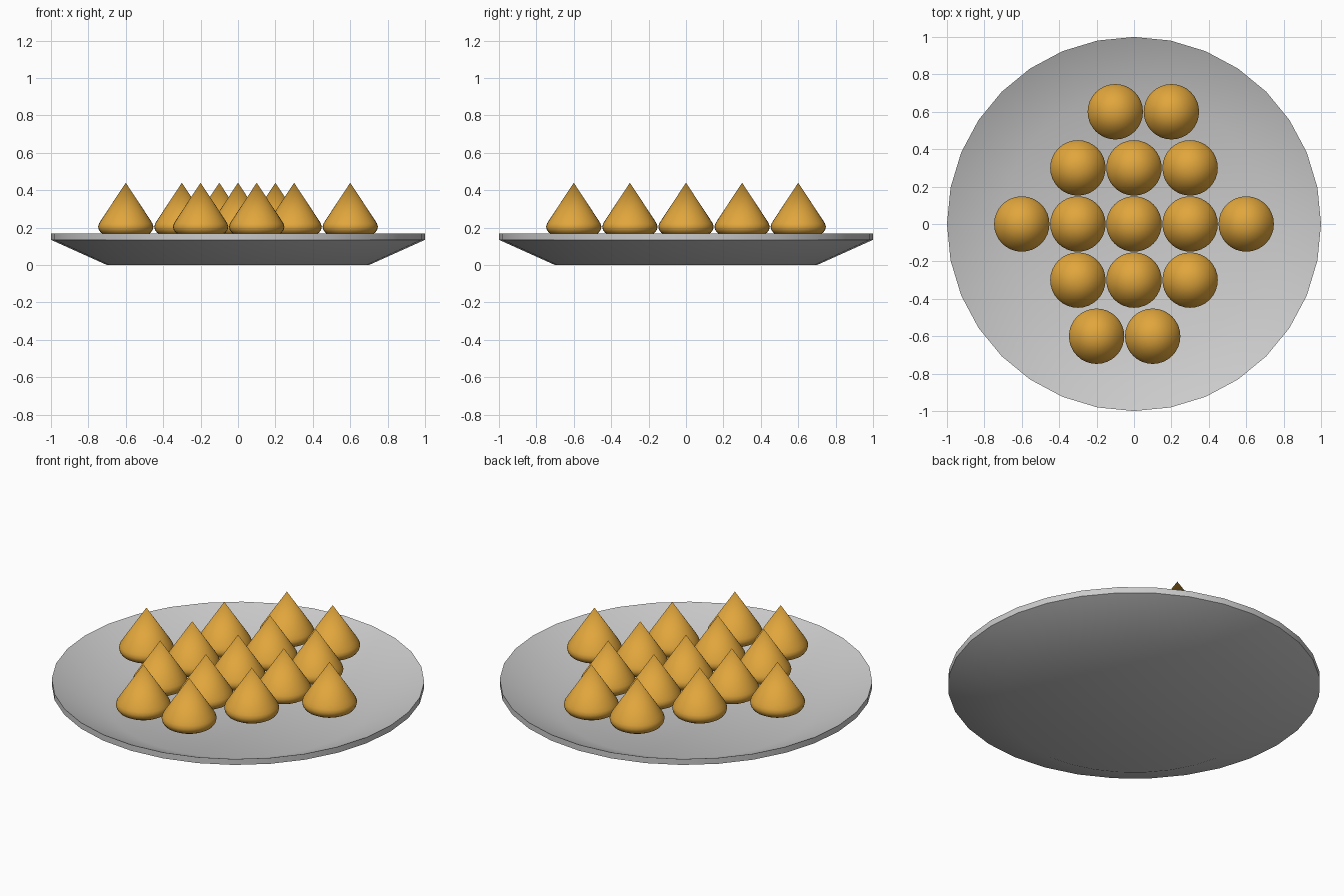
import bpy, bmesh, math

if "Cube" in bpy.data.objects:
    bpy.data.objects.remove(bpy.data.objects["Cube"])


def lathe(name, profile, segments, angle, material=None):
    """Revolve (radius, z) points about z; ends are capped or closed to a tip."""
    bm = bmesh.new()
    rings = []
    for r, z in profile:
        if r == 0:
            rings.append([bm.verts.new((0, 0, z))])
        else:
            rings.append([bm.verts.new((r * math.cos(2 * math.pi * i / segments),
                                        r * math.sin(2 * math.pi * i / segments), z))
                          for i in range(segments)])
    for a, b in zip(rings, rings[1:]):
        for i in range(segments):
            j = (i + 1) % segments
            if len(b) == 1:
                bm.faces.new((a[i], a[j], b[0]))
            else:
                bm.faces.new((a[i], a[j], b[j], b[i]))
    for ring in (rings[0], rings[-1]):
        if len(ring) > 1:
            bm.faces.new(ring)
    bmesh.ops.recalc_face_normals(bm, faces=bm.faces)
    mesh = bpy.data.meshes.new(name)
    bm.to_mesh(mesh)
    bm.free()
    if material:
        mesh.materials.append(material)
    obj = bpy.data.objects.new(name, mesh)
    bpy.context.collection.objects.link(obj)
    bpy.ops.object.select_all(action='DESELECT')
    obj.select_set(True)
    bpy.context.view_layer.objects.active = obj
    bpy.ops.object.shade_smooth_by_angle(angle=math.radians(angle))
    return obj


# Dished plate: flat foot, sloping wall, thin upright rim, hollow inside
lathe("plate", [(0.7, 0), (1, 0.135), (1, 0.17), (0.7, 0.035)], 32, 30)

# Golden pointed sweets with a rounded base
gold = bpy.data.materials.new("golden")
gold.diffuse_color = (0.75, 0.38, 0.045, 1)
gold.use_nodes = True
gold.node_tree.nodes["Principled BSDF"].inputs["Base Color"].default_value = gold.diffuse_color
drop_profile = [(0.07, 0.152), (0.11, 0.16), (0.132, 0.172), (0.144, 0.188),
                (0.148, 0.205), (0.143, 0.222), (0.132, 0.24), (0, 0.44)]
sweet = lathe("sweet", drop_profile, 32, 60, gold)

# Rows of sweets across the plate
rows = {0.6: (-0.1, 0.2), 0.3: (-0.3, 0, 0.3), 0: (-0.6, -0.3, 0, 0.3, 0.6),
        -0.3: (-0.3, 0, 0.3), -0.6: (-0.2, 0.1)}
spots = [(x, y) for y, xs in rows.items() for x in xs]
sweet.location = (*spots[0], 0)
for n, (x, y) in enumerate(spots[1:], 2):
    copy = bpy.data.objects.new(f"sweet_{n}", sweet.data)
    copy.location = (x, y, 0)
    bpy.context.collection.objects.link(copy)
